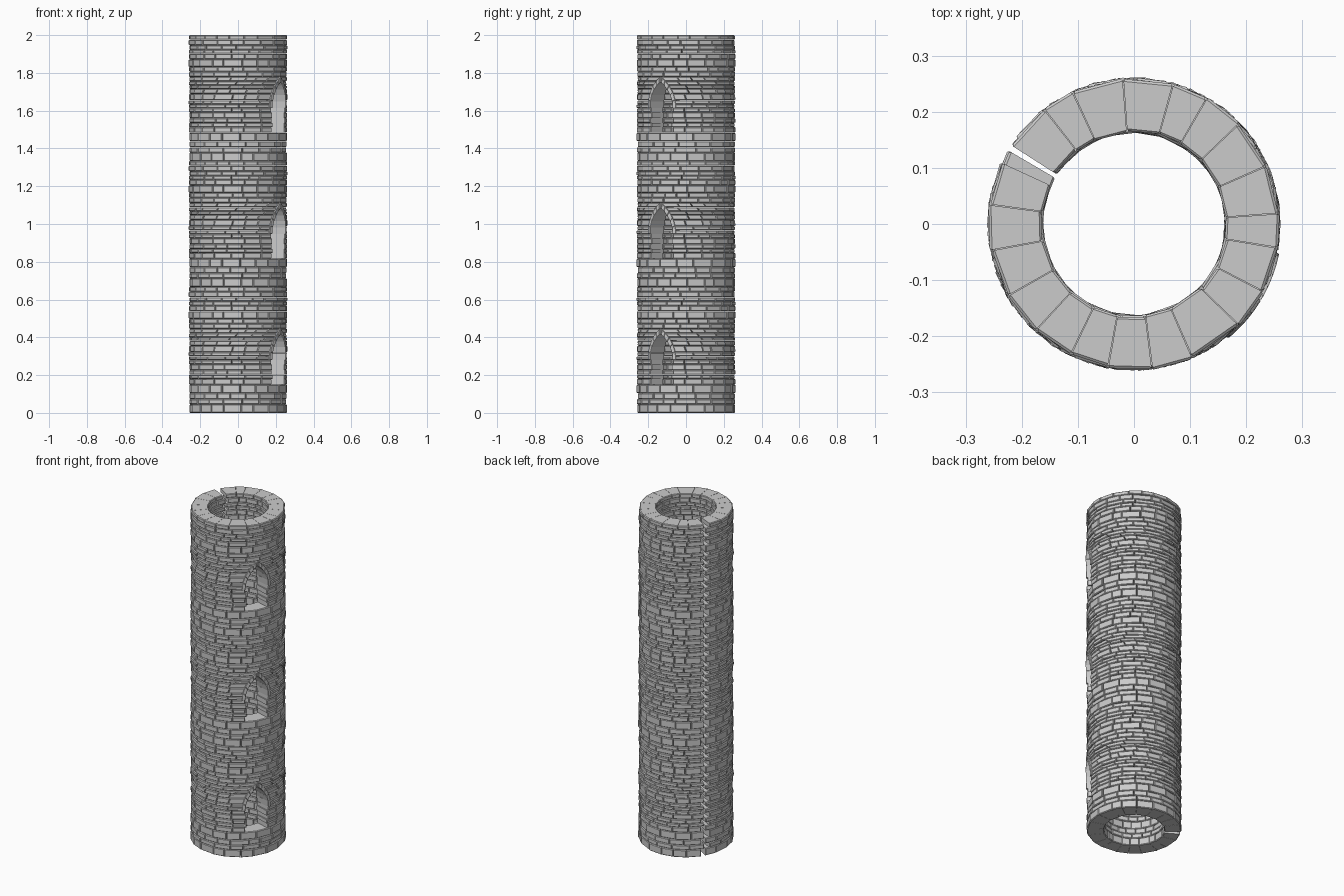
import bpy, bmesh, math, random

if "Cube" in bpy.data.objects:
    bpy.data.objects.remove(bpy.data.objects["Cube"])

random.seed(7)
R_IN, R_OUT = 0.165, 0.258
SECTION = 2 / 3
WIN = math.radians(329)          # window direction
SILL, SPRING = 0.15, 0.28
ARCH_OUT, ARCH_IN = (0.088, 0.167), (0.069, 0.138)   # half width, rise
ARCH_MID = (0.079, 0.153)
# course heights of one storey, bottom to top
ROWS = [.045, .028, .032, .045,
        .03, .022, .025, .03, .023,
        .02, .022, .033, .027, .018, .022, .023,
        .028, .025, .04, .03, .022, .022, .03, .0247]


def block(bm, corners, r0, r1, c=0.004, gap=0.0008):
    """Stone from four (angle, z) corners, with chamfered inner and outer faces."""
    angs, zs = [p[0] for p in corners], [p[1] for p in corners]
    ca, cz = (min(angs) + max(angs)) / 2, (min(zs) + max(zs)) / 2
    ha, hz = (max(angs) - min(angs)) / 2, (max(zs) - min(zs)) / 2
    rings = []
    for r, inset in ((r0, c), (r0 + c, gap), (r1 - c, gap), (r1, c)):
        ka = 1 - min(inset / R_OUT / ha, 0.6)
        kz = 1 - min((inset if inset > gap else 0.0003) / hz, 0.6)
        ring = []
        for a, z in corners:
            t = ca + (a - ca) * ka
            ring.append(bm.verts.new((r * math.cos(t), r * math.sin(t), cz + (z - cz) * kz)))
        rings.append(ring)
    bm.faces.new(rings[0][::-1])
    bm.faces.new(rings[-1])
    for lo, hi in zip(rings, rings[1:]):
        for i in range(4):
            j = (i + 1) % 4
            bm.faces.new((lo[i], lo[j], hi[j], hi[i]))


def half_width(z, arch):
    """Angular half width of the pointed arch at height z."""
    w, h = arch
    rad = (w * w + h * h) / (2 * w)
    dz = min(max(z - SPRING, 0), h)
    return max(0, w - rad + math.sqrt(rad * rad - dz * dz)) / R_OUT


def run(bm, lo, hi, z0, z1):
    """Lay stones from lo to hi; each is a (bottom angle, top angle) pair."""
    n = max(1, round((hi[0] - lo[0]) / math.radians(random.uniform(16.5, 20))))
    joints = [0] + [(i + random.uniform(-.2, .2)) / n for i in range(1, n)] + [1]
    for s, t in zip(joints, joints[1:]):
        def at(k, f):
            return lo[k] + (hi[k] - lo[k]) * f
        block(bm, [(at(0, s), z0), (at(0, t), z0), (at(1, t), z1), (at(1, s), z1)],
              R_IN + random.uniform(-.002, .003), R_OUT + random.uniform(-.002, .004))


def to_mesh(bm, name):
    bmesh.ops.recalc_face_normals(bm, faces=bm.faces)
    me = bpy.data.meshes.new(name)
    bm.to_mesh(me)
    bm.free()
    return me


# wall courses, open at the toothed seam opposite the window
bm = bmesh.new()
z = 0
for i, h in enumerate(ROWS):
    z0, z1 = z, z + h
    z = z1
    odd = i % 2
    start = math.radians(155 if odd else 149.5)
    end = math.radians(360 + (147.5 if odd else 144))
    if z0 > SILL - .005 and z0 < SPRING + ARCH_MID[1]:
        if z1 <= SPRING + .001:
            w0 = w1 = half_width(0, ARCH_IN) - (0.03 if odd else 0)
        else:
            w0, w1 = half_width(z0, ARCH_MID), half_width(z1, ARCH_MID)
        run(bm, (start, start), (WIN - w0, WIN - w1), z0, z1)
        run(bm, (WIN + w0, WIN + w1), (end, end), z0, z1)
    else:
        run(bm, (start, start), (end, end), z0, z1)
wall = to_mesh(bm, "wall_courses")

# pointed arch of wedge stones
bm = bmesh.new()
STEPS = 6
for side in (-1, 1):
    for k in range(STEPS):
        quad = []
        for arch, f in ((ARCH_IN, k), (ARCH_OUT, k), (ARCH_OUT, k + 1), (ARCH_IN, k + 1)):
            zz = SPRING + arch[1] * math.sin(f / STEPS * math.pi / 2)
            quad.append((WIN + side * half_width(zz, arch), zz))
        block(bm, quad, R_IN - .003, R_OUT + .006, c=0.002, gap=0.0)
arch_mesh = to_mesh(bm, "window_arch")

# three identical storeys
for s in range(3):
    for name, me in (("wall_courses", wall), ("window_arch", arch_mesh)):
        ob = bpy.data.objects.new(f"{name}_{s + 1}", me)
        ob.location.z = s * SECTION
        bpy.context.collection.objects.link(ob)
